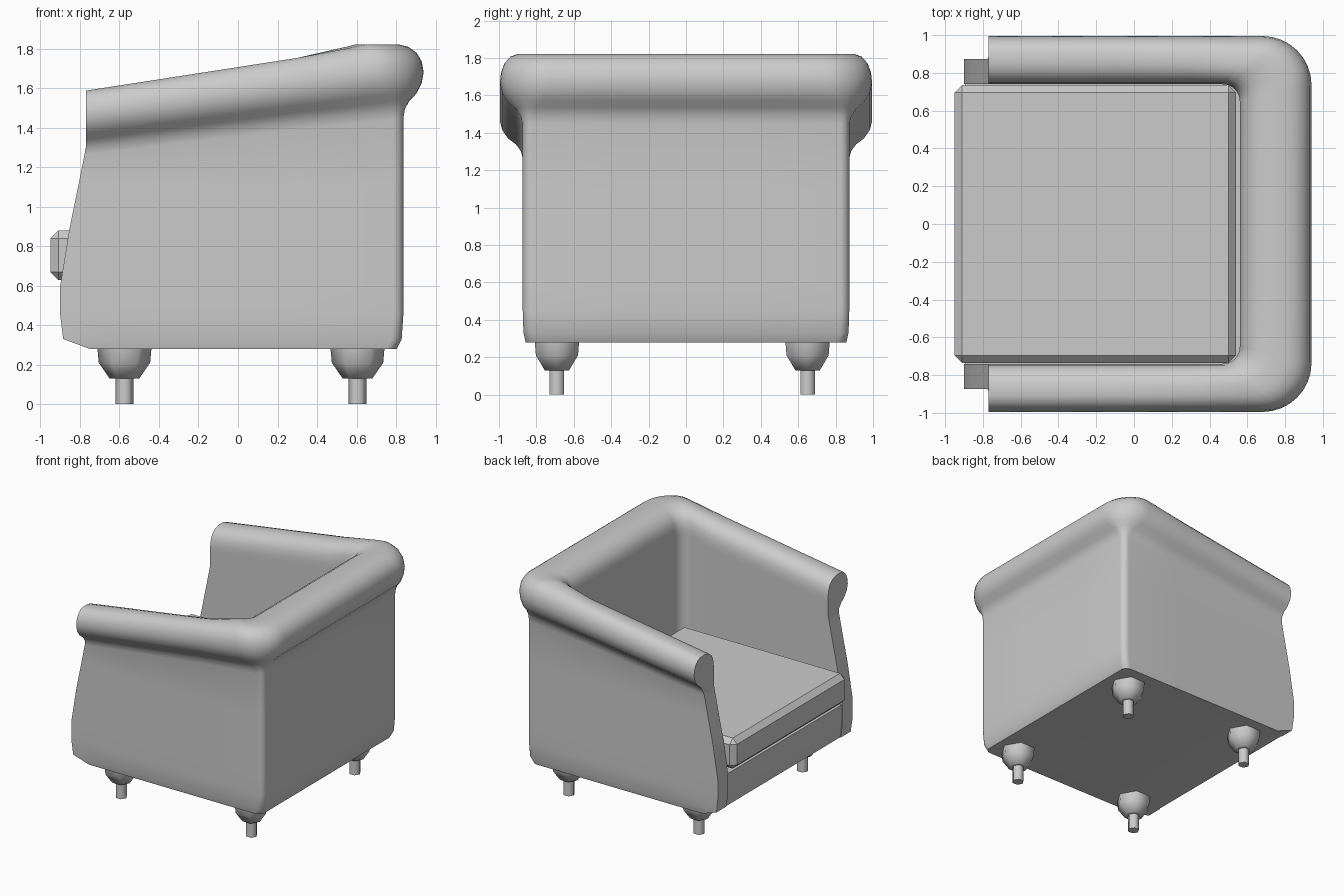
import bpy, bmesh, math
from mathutils import Vector

if "Cube" in bpy.data.objects:
    bpy.data.objects.remove(bpy.data.objects["Cube"])

grey = bpy.data.materials.new("light_grey")
grey.use_nodes = True
grey.diffuse_color = (0.6, 0.6, 0.6, 1)
grey.node_tree.nodes["Principled BSDF"].inputs["Base Color"].default_value = (0.6, 0.6, 0.6, 1)


def finish(name, bm, angle=40):
    bmesh.ops.recalc_face_normals(bm, faces=bm.faces)
    mesh = bpy.data.meshes.new(name)
    bm.to_mesh(mesh)
    bm.free()
    mesh.materials.append(grey)
    obj = bpy.data.objects.new(name, mesh)
    bpy.context.collection.objects.link(obj)
    bpy.ops.object.select_all(action='DESELECT')
    obj.select_set(True)
    bpy.context.view_layer.objects.active = obj
    bpy.ops.object.shade_smooth_by_angle(angle=math.radians(angle))
    return obj


# Curved front edge shared by the arms and the front rail: (z, x)
FRONT = [(0.28, -0.75), (0.33, -0.885), (0.45, -0.9), (0.6, -0.9),
         (0.88, -0.855), (1.1, -0.81), (1.3, -0.77)]


def front_x(z):
    for (z0, x0), (z1, x1) in zip(FRONT, FRONT[1:]):
        if z <= z1:
            return x0 + (x1 - x0) * (z - z0) / (z1 - z0)
    return FRONT[-1][1]


# Plan outlines as corner x, corner y, corner radius
INNER, WALL, ROLL = (0.56, 0.74, 0.09), (0.837, 0.873, 0.05), (0.94, 0.995, 0.26)


def corner(path, a):
    cx, cy, r = path
    return Vector((cx - r + r * math.sin(a), cy - r + r * math.cos(a)))


def half_stations():
    for x in (-0.77, -0.5, -0.1, 0.3):
        yield [Vector((x, p[1])) for p in (INNER, WALL, ROLL)]
    for i in range(9):
        yield [corner(p, i * math.pi / 16) for p in (INNER, WALL, ROLL)]
    yield [Vector((p[0], 0.35)) for p in (INNER, WALL, ROLL)]


# Roll halves: (fraction outward, drop below the crest in roll heights)
UNDER = [(0, 1.42), (0.08, 1.25), (0.3, 1.09), (0.65, 0.95), (0.9, 0.76), (1, 0.55)]
OUTER_TOP = [(0.975, 0.34), (0.91, 0.18), (0.8, 0.06), (0.66, 0.01)]
INNER_TOP = [(0, 1.42), (0, 1.25), (0, 1.09), (0, 0.95), (0, 0.76), (0, 0.58),
             (0.03, 0.38), (0.1, 0.2), (0.24, 0.07), (0.42, 0.01)]


def section(inner, wall, roll, first):
    top = min(1.825, 1.59 + 0.155 * (roll.x + 0.77))
    k = 0.145 * top
    outer, inside = [], []
    for z, _ in FRONT[:-1]:
        tuck = 0.12 if z < 0.3 else 0.03 if z < 0.4 else 0
        outer.append((wall.lerp(inner, tuck), z))
        inside.append((inner, z))
    outer += [(wall.lerp(roll, f), top - d * k) for f, d in UNDER]
    outer += [(inner.lerp(roll, f), top - d * k) for f, d in OUTER_TOP]
    inside += [(inner.lerp(roll, f), top - d * k) for f, d in INNER_TOP]
    pts = outer + inside[::-1]
    return [Vector((front_x(z) if first else p.x, p.y, z)) for p, z in pts]


# Arms and back: one section swept round the seat
half = [section(*s, i == 0) for i, s in enumerate(half_stations())]
loops = half + [[Vector((p.x, -p.y, p.z)) for p in s] for s in reversed(half)]
bm = bmesh.new()
rings = [[bm.verts.new(p) for p in s] for s in loops]
n = len(rings[0])
for a, b in zip(rings, rings[1:]):
    for i in range(n):
        j = (i + 1) % n
        bm.faces.new((a[i], a[j], b[j], b[i]))
for end in (rings[0], rings[-1]):
    for i in range(n // 2 - 1):
        bm.faces.new((end[i], end[i + 1], end[n - 2 - i], end[n - 1 - i]))
finish("arms_and_back", bm)

# Seat base with the curved front rail
bm = bmesh.new()
outline = [(x + 0.006, z) for z, x in FRONT[:4]] + [(0.56, 0.6), (0.56, 0.28)]
face = bm.faces.new([bm.verts.new((x, -0.74, z)) for x, z in outline])
side = bmesh.ops.extrude_face_region(bm, geom=[face])
bmesh.ops.translate(bm, vec=(0, 1.48, 0),
                    verts=[v for v in side["geom"] if isinstance(v, bmesh.types.BMVert)])
finish("seat_base", bm)

# Seat cushion
bm = bmesh.new()
bmesh.ops.create_cube(bm, size=1)
bmesh.ops.scale(bm, vec=(1.49, 1.47, 0.25), verts=bm.verts)
bmesh.ops.translate(bm, vec=(-0.205, 0, 0.755), verts=bm.verts)
bmesh.ops.bevel(bm, geom=bm.edges[:], offset=0.04, segments=1, affect='EDGES')
finish("seat_cushion", bm, 30)


# Legs: six-sided turned cups on narrow pins
def leg(name, x, y):
    bm = bmesh.new()
    prev = None
    for r, z in ((0.045, 0), (0.045, 0.13), (0.075, 0.13), (0.13, 0.21), (0.137, 0.285)):
        ring = [bm.verts.new((x + r * math.cos(i * math.pi / 3),
                              y + r * math.sin(i * math.pi / 3), z)) for i in range(6)]
        if prev:
            for i in range(6):
                j = (i + 1) % 6
                bm.faces.new((prev[i], prev[j], ring[j], ring[i]))
        else:
            bm.faces.new(ring)
        prev = ring
    bm.faces.new(prev)
    finish(name, bm, 65)


for x, xn in ((-0.575, "open"), (0.605, "back")):
    for y, yn in ((-0.69, "right"), (0.65, "left")):
        leg(f"{xn}_{yn}_leg", x, y)
